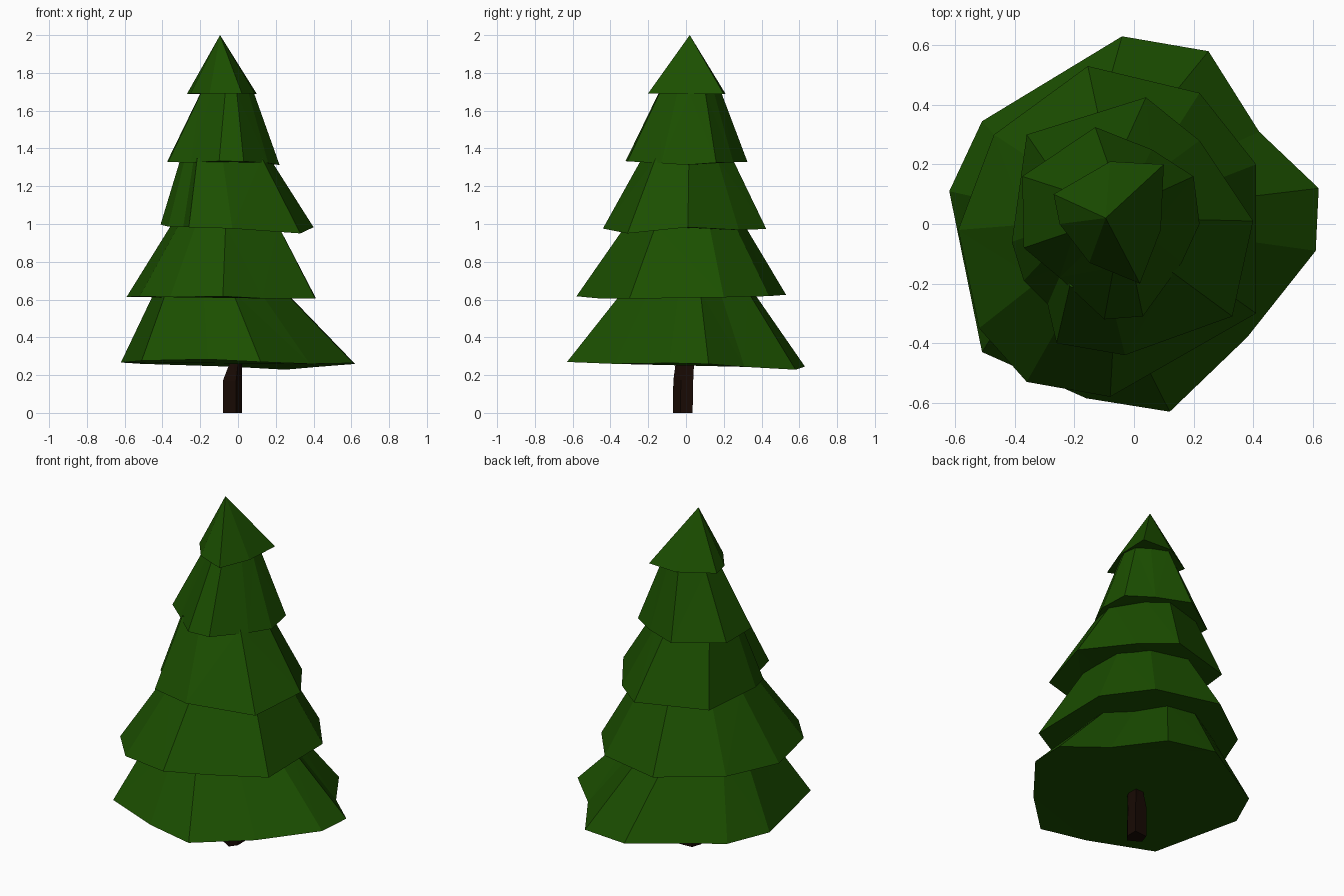
import bpy, bmesh

if "Cube" in bpy.data.objects:
    bpy.data.objects.remove(bpy.data.objects["Cube"])

def material(name, rgb):
    m = bpy.data.materials.new(name)
    m.diffuse_color = (*rgb, 1)
    m.use_nodes = True
    m.node_tree.nodes["Principled BSDF"].inputs["Base Color"].default_value = m.diffuse_color
    return m

GREEN = material("needles", (0.011, 0.078, 0.0))
BROWN = material("bark", (0.009, 0.003, 0.001))

def finish(name, bm, mat):
    bmesh.ops.triangulate(bm, faces=[f for f in bm.faces if len(f.verts) > 3])
    bmesh.ops.recalc_face_normals(bm, faces=bm.faces[:])
    me = bpy.data.meshes.new(name)
    bm.to_mesh(me)
    bm.free()
    me.materials.append(mat)
    ob = bpy.data.objects.new(name, me)
    bpy.context.collection.objects.link(ob)

def skirt(name, ring, z_base, tilt, top, z_top, scale, mat=GREEN):
    """Closed ragged skirt: the outline on a tilted plane, shrunk towards a top centre.
    scale = 0 makes a pointed tip; an optional third value lifts a corner."""
    bm = bmesh.new()
    low = [bm.verts.new((x, y, z_base + tilt[0] * x + tilt[1] * y + sum(dz)))
           for x, y, *dz in ring]
    n = len(low)
    if scale:
        sx, sy = scale
        high = [bm.verts.new((top[0] + p[0] * sx, top[1] + p[1] * sy, z_top)) for p in ring]
        bm.faces.new(high)
        for i in range(n):
            j = (i + 1) % n
            bm.faces.new((low[i], low[j], high[j], high[i]))
    else:
        tip = bm.verts.new((*top, z_top))
        for i in range(n):
            bm.faces.new((low[i], low[(i + 1) % n], tip))
    bm.faces.new(low[::-1])
    finish(name, bm, mat)

# Branch tiers, bottom to top
skirt("branch_tier_1",
      [(-.04, .63), (.25, .58, -.012), (.42, .31), (.62, .12, .015), (.61, -.09, .015),
       (.38, -.38), (.12, -.63), (-.16, -.585, .01), (-.51, -.43), (-.62, .11), (-.51, .345)],
      .258, (-.018, -.022), (-.095, .01), .64, (.56, .55))
skirt("branch_tier_2",
      [(-.155, .53), (.22, .44), (.41, .2), (.41, -.3), (.13, -.46), (-.08, -.58, .01),
       (-.36, -.53), (-.52, -.35), (-.59, -.02, -.01), (-.47, .3)],
      .615, (-.015, .015), (-.02, .01), .99, (.57, .57))
skirt("branch_tier_3",
      [(.04, .425), (.22, .28), (.40, .01, .02), (.33, -.31, -.015), (-.03, -.44),
       (-.26, -.40), (-.29, -.27), (-.37, -.19), (-.41, -.06, .01), (-.36, .30)],
      .975, (-.03, 0), (-.065, .01), 1.35, (.58, .55))
skirt("branch_tier_4",
      [(-.13, .325), (.06, .25), (.2, .16), (.22, 0, -.01), (.16, -.13), (.03, -.31, .01),
       (-.1, -.32, .01), (-.25, -.18), (-.37, -.08), (-.375, .16)],
      1.325, (-.01, .01), (-.02, .02), 1.69, (.48, .52))
skirt("tree_tip",
      [(-.27, .1), (-.08, .21), (.1, .2), (.09, -.02), (.02, -.2), (-.15, -.13), (-.25, 0)],
      1.69, (0, -.01), (-.095, .02), 2.0, 0)

# Trunk: straight foot, then leaning in under the lowest tier
foot = [(-.08, -.03), (-.01, -.07), (.02, -.03), (.02, .035), (-.06, .03)]
skirt("trunk_foot", foot, 0, (0, 0), (0, .003), .17, (1, 1), BROWN)
skirt("trunk_upper", [(x, y + .003) for x, y in foot], .17, (0, 0),
      (.01, .01), .3, (.5, .9), BROWN)
